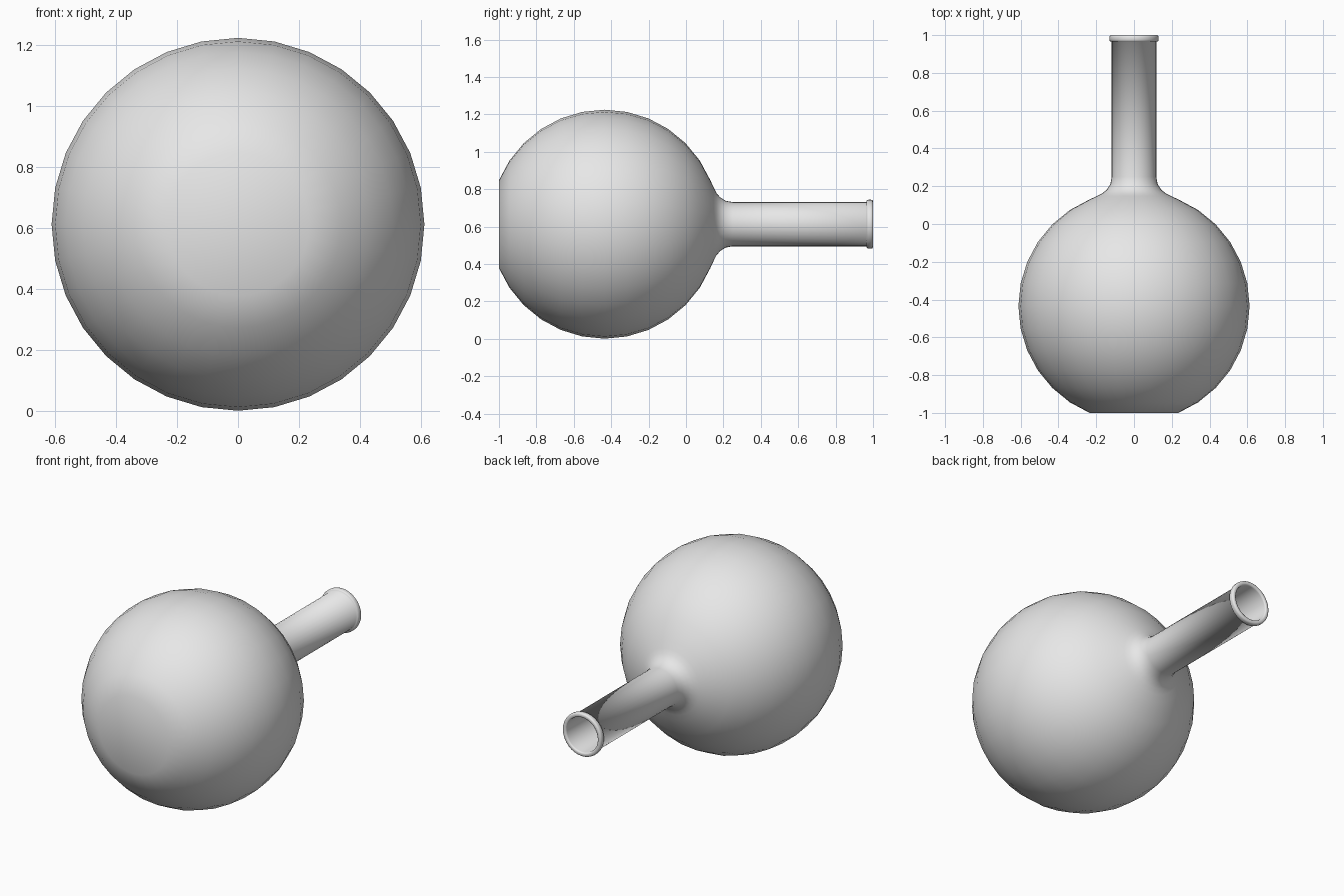
import bpy, bmesh, math

if "Cube" in bpy.data.objects:
    bpy.data.objects.remove(bpy.data.objects["Cube"])

SEG = 32            # sides around the axis
R = 0.612           # bulb radius
CY, CZ = -0.435, 0.613
WALL = 0.012

glass = bpy.data.materials.new("light_grey")
glass.diffuse_color = (0.8, 0.8, 0.8, 1)
glass.use_nodes = True
glass.node_tree.nodes["Principled BSDF"].inputs["Base Color"].default_value = glass.diffuse_color


def bulb(radius, first, last):
    """Arc of the bulb as (y, radius) pairs, in steps of 1/32 turn."""
    pts = []
    for i in range(first, last + 1):
        a = i * math.tau / 32
        pts.append((CY - radius * math.cos(a), radius * math.sin(a)))
    return pts


# Outer wall: flat base, bulb, fillet, neck
outer = bulb(R, 2, 14)
outer += [(0.148, 0.196), (0.162, 0.168), (0.182, 0.144),
          (0.212, 0.125), (0.25, 0.118), (0.965, 0.118)]
# Rolled lip
lip = [(0.966, 0.125), (0.970, 0.129), (0.977, 0.131), (0.989, 0.131),
       (0.996, 0.129), (1.0, 0.124), (1.0, 0.112), (0.997, 0.107), (0.99, 0.105)]
# Inner wall, from the mouth back to the base
inner = [(0.25, 0.105), (0.205, 0.112), (0.172, 0.134), (0.15, 0.16), (0.136, 0.188)]
inner += bulb(R - WALL, 2, 14)[::-1]
profile = outer + lip + inner

# Spin the profile around the y axis
bm = bmesh.new()
rings = []
for y, r in profile:
    rings.append([bm.verts.new((r * math.sin(k * math.tau / SEG), y,
                                CZ + r * math.cos(k * math.tau / SEG)))
                  for k in range(SEG)])
for a, b in zip(rings, rings[1:]):
    for k in range(SEG):
        n = (k + 1) % SEG
        bm.faces.new((a[k], a[n], b[n], b[k]))

# Flat base, outside and inside
bm.faces.new(rings[0])
bm.faces.new(rings[-1])
bmesh.ops.recalc_face_normals(bm, faces=bm.faces)
for f in bm.faces:
    f.smooth = True

mesh = bpy.data.meshes.new("round_flask")
bm.to_mesh(mesh)
bm.free()
mesh.materials.append(glass)
flask = bpy.data.objects.new("round_flask", mesh)
bpy.context.collection.objects.link(flask)
